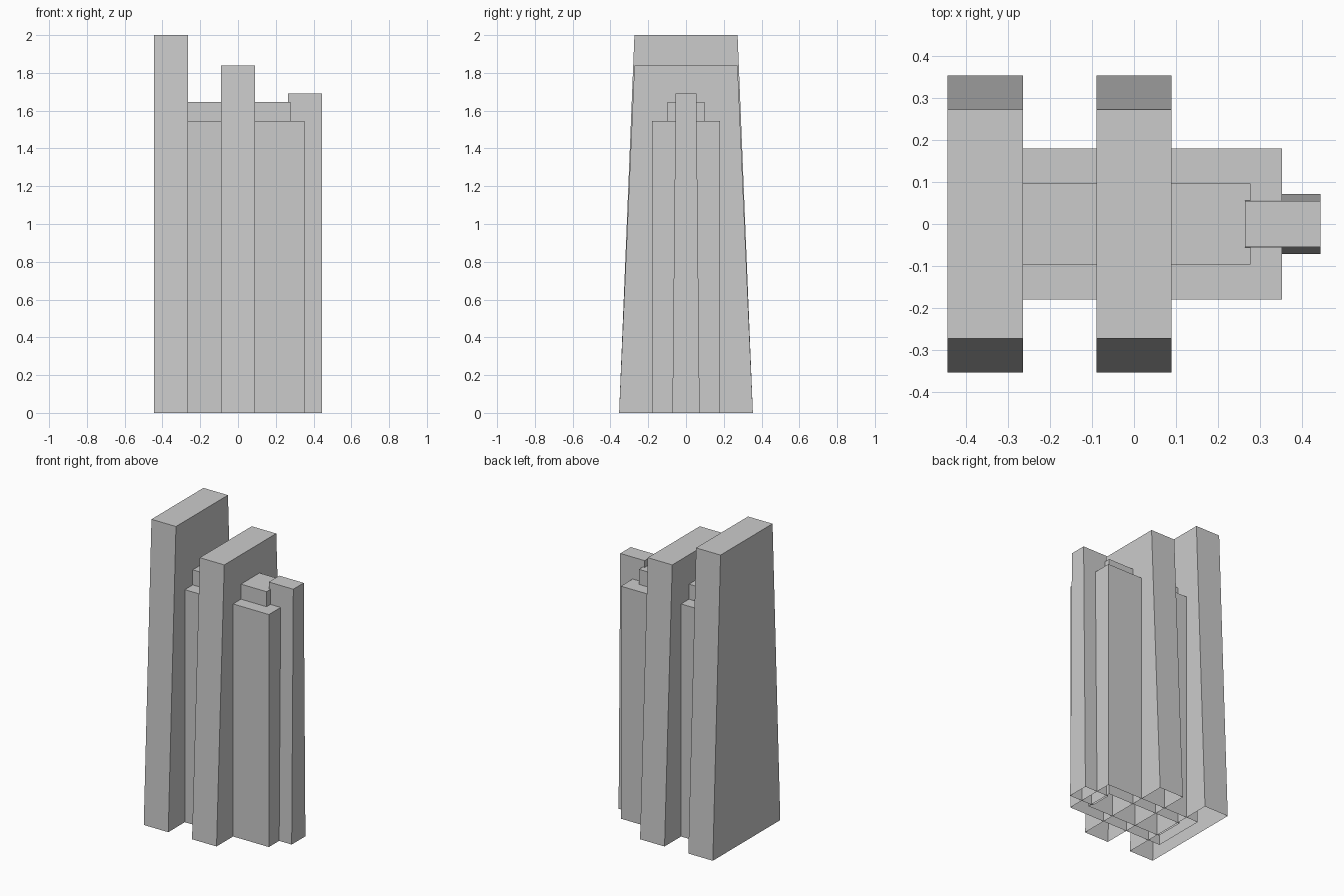
import bpy, bmesh

if "Cube" in bpy.data.objects:
    bpy.data.objects.remove(bpy.data.objects["Cube"])


def tower(name, x0, x1, half_base, half_top, height):
    """Block with an open underside whose front and back may lean inward."""
    bm = bmesh.new()
    bmesh.ops.create_cube(bm, size=1)
    for v in bm.verts:
        up = v.co.z > 0
        half = half_top if up else half_base
        v.co = (x1 if v.co.x > 0 else x0,
                half if v.co.y > 0 else -half,
                height if up else 0)
    bm.normal_update()
    under = [f for f in bm.faces if f.normal.z < -0.9]
    bmesh.ops.delete(bm, geom=under, context='FACES_ONLY')
    mesh = bpy.data.meshes.new(name)
    bm.to_mesh(mesh)
    bm.free()
    obj = bpy.data.objects.new(name, mesh)
    bpy.context.collection.objects.link(obj)
    return obj


# Tapered slabs, stepping down from left to right
for name, x, base, top, height in (
    ("tall_slab", -0.355, 0.354, 0.273, 2.0),
    ("middle_slab", 0.0, 0.354, 0.273, 1.84),
    ("narrow_slab", 0.355, 0.072, 0.055, 1.69),
):
    tower(name, x - 0.09, x + 0.09, base, top, height)

# Straight core blocks running through the slabs
tower("wide_core", -0.353, 0.353, 0.18, 0.18, 1.545)
tower("upper_core", -0.278, 0.278, 0.097, 0.097, 1.645)
